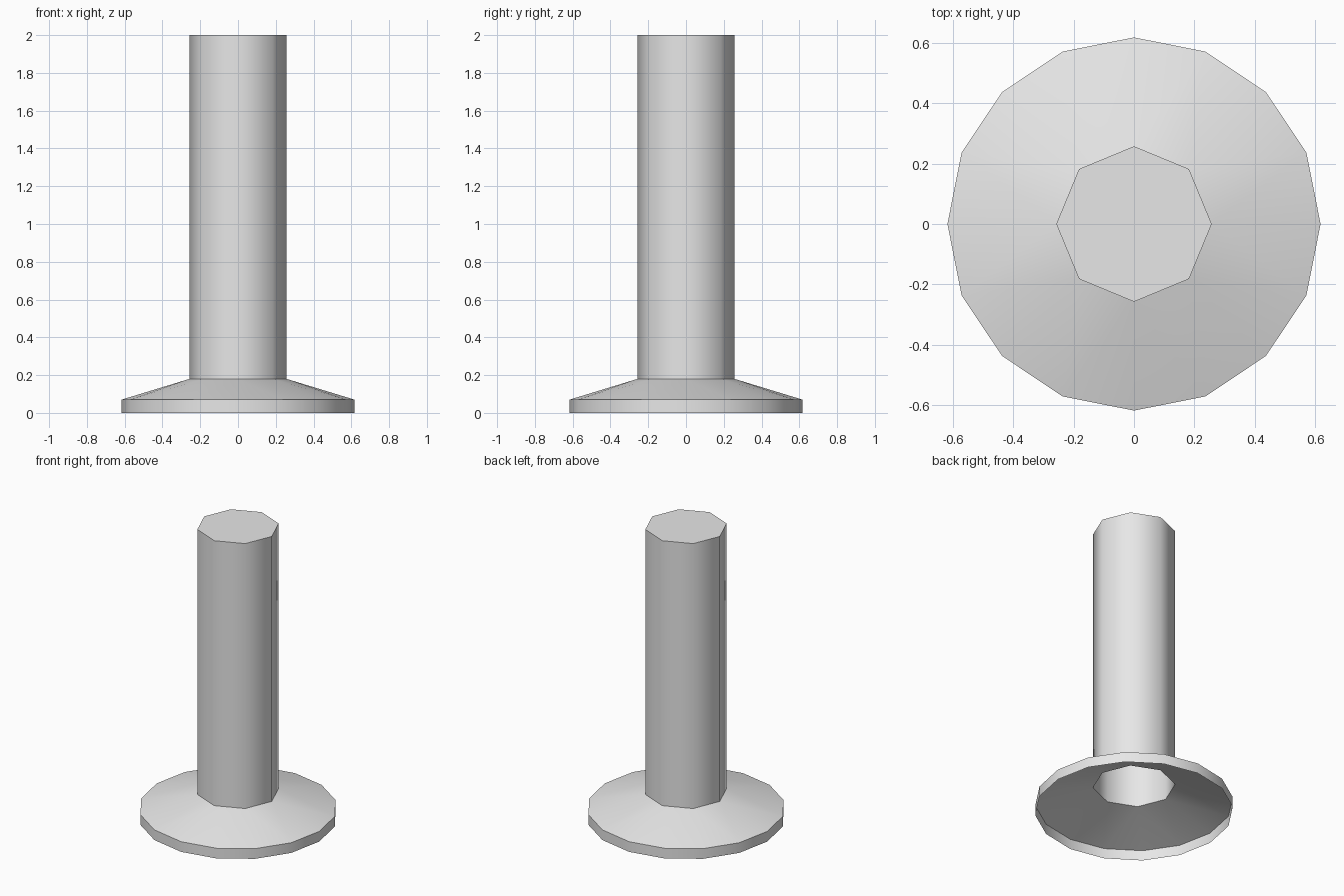
import bpy, bmesh, math

if "Cube" in bpy.data.objects:
    bpy.data.objects.remove(bpy.data.objects["Cube"], do_unlink=True)

POST_R, BASE_R = 0.257, 0.617
RIM_Z, NECK_Z, TOP_Z = 0.07, 0.18, 2.0

grey = bpy.data.materials.new("light_grey")
grey.use_nodes = True
grey.diffuse_color = (0.8, 0.8, 0.8, 1)
grey.node_tree.nodes["Principled BSDF"].inputs["Base Color"].default_value = (0.8, 0.8, 0.8, 1)


def ring(bm, sides, radius, z):
    """Closed ring of vertices with one vertex on +x."""
    step = math.tau / sides
    return [bm.verts.new((radius * math.cos(i * step), radius * math.sin(i * step), z))
            for i in range(sides)]


def wall(bm, low, high):
    """Outward-facing quads between two equal rings."""
    n = len(low)
    for i in range(n):
        j = (i + 1) % n
        bm.faces.new((low[i], low[j], high[j], high[i]))


def finish(bm, name):
    mesh = bpy.data.meshes.new(name)
    bm.to_mesh(mesh)
    bm.free()
    mesh.materials.append(grey)
    obj = bpy.data.objects.new(name, mesh)
    bpy.context.collection.objects.link(obj)
    bpy.ops.object.select_all(action="DESELECT")
    obj.select_set(True)
    bpy.context.view_layer.objects.active = obj
    bpy.ops.object.shade_smooth_by_angle(angle=math.radians(60))
    return obj


# Octagonal post, capped on top and open underneath
bm = bmesh.new()
foot, head = ring(bm, 8, POST_R, NECK_Z), ring(bm, 8, POST_R, TOP_Z)
wall(bm, foot, head)
bm.faces.new(head)
finish(bm, "post")

# Hollow base: upright rim, then a skirt narrowing from 16 sides to 8
bm = bmesh.new()
floor, rim = ring(bm, 16, BASE_R, 0), ring(bm, 16, BASE_R, RIM_Z)
neck = ring(bm, 8, POST_R, NECK_Z)
wall(bm, floor, rim)
for i in range(8):
    before, here, after = rim[2 * i - 1], rim[2 * i], rim[2 * i + 1]
    bm.faces.new((before, here, neck[i]))
    bm.faces.new((here, after, neck[i]))
    bm.faces.new((after, neck[(i + 1) % 8], neck[i]))
finish(bm, "base")
